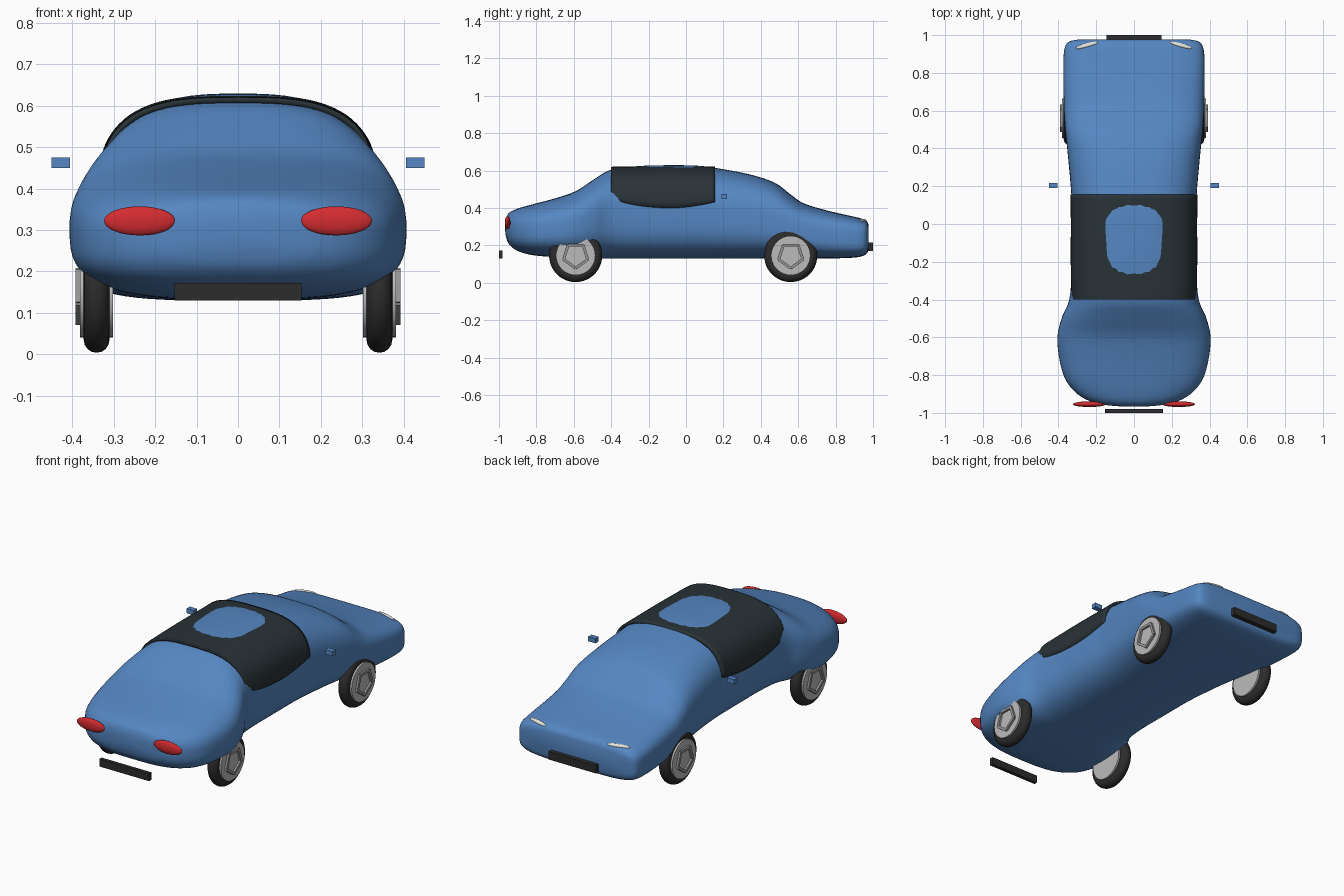
import bpy, bmesh, math
from mathutils import Matrix

if "Cube" in bpy.data.objects:
    bpy.data.objects.remove(bpy.data.objects["Cube"])


def mat(name, r, g, b):
    m = bpy.data.materials.new(name)
    m.diffuse_color = (r, g, b, 1)
    m.use_nodes = True
    m.node_tree.nodes["Principled BSDF"].inputs["Base Color"].default_value = m.diffuse_color
    return m


BLUE = mat("paint", 0.09, 0.24, 0.54)
GLASS = mat("dark_glass", 0.022, 0.032, 0.038)
BLACK = mat("rubber", 0.025, 0.025, 0.025)
RED = mat("red_lens", 0.66, 0.025, 0.03)
WHITE = mat("clear_lens", 0.8, 0.8, 0.74)
RIM = mat("rim_metal", 0.5, 0.5, 0.5)
SPOKE = mat("spoke_metal", 0.3, 0.3, 0.3)


def finish(name, bm, material, angle=40):
    me = bpy.data.meshes.new(name)
    bm.to_mesh(me)
    bm.free()
    ob = bpy.data.objects.new(name, me)
    bpy.context.collection.objects.link(ob)
    me.materials.append(material)
    bpy.ops.object.select_all(action='DESELECT')
    ob.select_set(True)
    bpy.context.view_layer.objects.active = ob
    bpy.ops.object.shade_smooth_by_angle(angle=math.radians(angle))
    return ob


def spline(rows, steps):
    """Catmull-Rom through rows of numbers."""
    out = []
    for k in range(len(rows) - 1):
        p = [rows[max(0, min(len(rows) - 1, k + d))] for d in (-1, 0, 1, 2)]
        for s in range(steps):
            t = s / steps
            out.append([0.5 * (2 * b + (c - a) * t + (2*a - 5*b + 4*c - d) * t*t
                               + (3*b - a - 3*c + d) * t**3) for a, b, c, d in zip(*p)])
    return out + [list(rows[-1])]


def sup(v, n):
    return math.copysign(abs(v) ** (2 / n), v)


def loft(rings, closed):
    bm = bmesh.new()
    vs = [[bm.verts.new(p) for p in r] for r in rings]
    n = len(rings[0])
    for a, b in zip(vs, vs[1:]):
        for i in range(n if closed else n - 1):
            j = (i + 1) % n
            bm.faces.new((a[i], b[i], b[j], a[j]))
    if closed:
        bm.faces.new(vs[0])
        bm.faces.new(vs[-1][::-1])
        bmesh.ops.recalc_face_normals(bm, faces=bm.faces)
    return bm


# Body shell: y, half width, top, bottom, squareness
body = [(-.967, .03, .31, .28, 2.4), (-.962, .12, .345, .245, 2.4), (-.945, .215, .375, .205, 2.5),
        (-.90, .30, .397, .17, 2.6), (-.82, .365, .42, .148, 2.7), (-.70, .398, .452, .137, 2.7),
        (-.59, .405, .49, .132, 2.7), (-.49, .38, .555, .13, 2.7), (-.40, .343, .605, .13, 2.7),
        (-.25, .33, .6245, .13, 2.7), (-.10, .33, .629, .13, 2.7), (.05, .33, .627, .13, 2.7),
        (.155, .332, .615, .13, 2.7), (.34, .348, .58, .13, 2.7), (.475, .362, .535, .13, 2.8),
        (.56, .369, .472, .13, 2.9), (.63, .372, .425, .13, 3.1), (.75, .374, .388, .13, 3.4),
        (.87, .374, .36, .133, 3.7), (.935, .366, .345, .14, 4), (.965, .345, .331, .155, 4),
        (.976, .30, .312, .175, 4)]
rings = []
for y, w, zt, zb, n in spline(body, 4):
    ring = []
    for i in range(64):
        a = 2 * math.pi * (i + .5) / 64
        m = n if math.sin(a) > 0 else n + .5
        ring.append((w * sup(math.cos(a), m), y,
                     (zt + zb) / 2 + (zt - zb) / 2 * sup(math.sin(a), m)))
    rings.append(ring)
finish("body", loft(rings, True), BLUE, 50)

# Glass canopy wrapped over the cabin: y, half width, top, lower edge
canopy = [(-.40, .333, .62, .47), (-.37, .334, .6215, .44), (-.25, .335, .6235, .412),
          (-.10, .335, .6255, .40), (.03, .335, .6243, .408), (.155, .338, .622, .432)]
rings = []
for y, w, zt, zl in spline(canopy, 4):
    zm = (zt + .13) / 2
    h = zt - zm
    a0 = math.asin(((zl - zm) / h) ** 1.5)
    ring = []
    for i in range(41):
        a = a0 + (math.pi - 2 * a0) * i / 40
        ring.append((w * sup(math.cos(a), 3), y, zm + h * sup(math.sin(a), 3)))
    rings.append(ring)
glass = finish("glass_canopy", loft(rings, False), GLASS)
solid = glass.modifiers.new("thickness", 'SOLIDIFY')
solid.thickness = .014
solid.offset = -1


def box(name, loc, size, material):
    bm = bmesh.new()
    bmesh.ops.create_cube(bm, size=1, matrix=Matrix.Translation(loc) @ Matrix.Diagonal((*size, 1)))
    return finish(name, bm, material, 20)


def ellipsoid(name, loc, radii, rot, material):
    bm = bmesh.new()
    bmesh.ops.create_uvsphere(bm, u_segments=32, v_segments=16, radius=1,
                              matrix=Matrix.Translation(loc) @ Matrix.Rotation(rot, 4, 'Z')
                              @ Matrix.Diagonal((*radii, 1)))
    return finish(name, bm, material)


def wheel(side, y):
    hub = Matrix.Translation((side * .341, y, .146))
    # Tyre
    bm = loft([[(.031 * math.sin(v), (.111 + .031 * math.cos(v)) * math.cos(u),
                 (.111 + .031 * math.cos(v)) * math.sin(u))
                for v in [2 * math.pi * k / 16 for k in range(16)]]
               for u in [2 * math.pi * k / 48 for k in range(49)]], True)
    bmesh.ops.delete(bm, geom=[f for f in bm.faces if len(f.verts) > 4], context='FACES_ONLY')
    bmesh.ops.remove_doubles(bm, verts=bm.verts, dist=1e-5)
    bmesh.ops.recalc_face_normals(bm, faces=bm.faces)
    bm.transform(hub)
    finish("tyre", bm, BLACK, 60)
    # Rim disc
    bm = bmesh.new()
    bmesh.ops.create_cone(bm, cap_ends=True, segments=40, radius1=.105, radius2=.105, depth=.08,
                          matrix=hub @ Matrix.Rotation(math.pi / 2, 4, 'Y'))
    finish("rim", bm, RIM)
    # Five bars forming a pentagon on the outer face
    bm = bmesh.new()
    for k in range(5):
        bmesh.ops.create_cube(bm, size=1, matrix=hub @ Matrix.Rotation(2 * math.pi * k / 5, 4, 'X')
                              @ Matrix.Translation((side * .044, 0, .055))
                              @ Matrix.Diagonal((.014, .082, .015, 1)))
    finish("wheel_spokes", bm, SPOKE, 20)


for s in (-1, 1):
    for y in (-.59, .56):
        wheel(s, y)
    ellipsoid("red_light", (s * .237, -.954, .322), (.086, .015, .035), 0, RED)
    ellipsoid("white_light", (s * .248, .946, .331), (.061, .012, .011), -s * .26, WHITE)
    box("side_mirror", (s * .427, .204, .462), (.045, .028, .026), BLUE)

# Plates at both ends
box("red_light_end_plate", (0, -.99, .151), (.306, .02, .042), BLACK)
box("white_light_end_plate", (0, .987, .193), (.29, .026, .044), BLACK)
